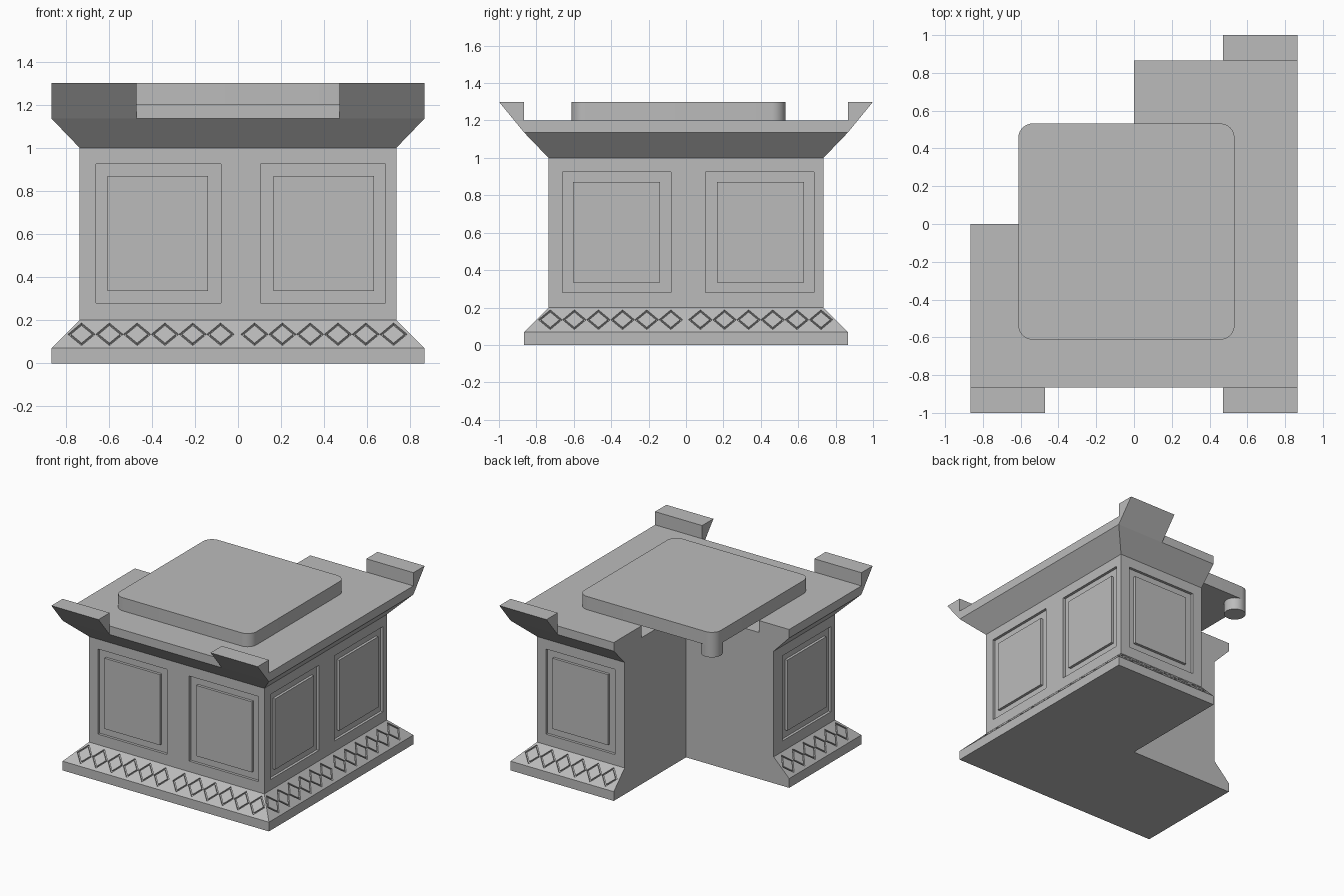
import bpy, bmesh, math
from mathutils import Matrix, Vector

cube = bpy.data.objects.get("Cube")
if cube:
    bpy.data.objects.remove(cube, do_unlink=True)

# One plain stone colour
stone = bpy.data.materials.new("grey_stone")
stone.use_nodes = True
COLOUR = (0.5, 0.5, 0.5, 1)
stone.diffuse_color = COLOUR
stone.node_tree.nodes["Principled BSDF"].inputs["Base Color"].default_value = COLOUR


def finish(name, bm):
    bmesh.ops.recalc_face_normals(bm, faces=bm.faces[:])
    mesh = bpy.data.meshes.new(name)
    bm.to_mesh(mesh)
    bm.free()
    mesh.materials.append(stone)
    obj = bpy.data.objects.new(name, mesh)
    bpy.context.collection.objects.link(obj)
    return obj


def select(obj):
    bpy.ops.object.select_all(action='DESELECT')
    obj.select_set(True)
    bpy.context.view_layer.objects.active = obj


def loft(name, rings):
    """Skin a stack of equal-length closed rings and cap both ends."""
    bm = bmesh.new()
    loops = [[bm.verts.new(p) for p in ring] for ring in rings]
    n = len(loops[0])
    for a, b in zip(loops, loops[1:]):
        for i in range(n):
            j = (i + 1) % n
            bm.faces.new((a[i], a[j], b[j], b[i]))
    bm.faces.new(loops[0])
    bm.faces.new(loops[-1])
    return finish(name, bm)


def add_frame(bm, outer, inner, depth, place):
    """Four-sided ring bar that straddles a face, used to cut a groove."""
    def ring(pts, h):
        return [bm.verts.new(place @ Vector((u, v, h))) for u, v in pts]
    loops = [ring(outer, -depth), ring(outer, depth), ring(inner, depth), ring(inner, -depth)]
    for k in range(4):
        a, b = loops[k], loops[(k + 1) % 4]
        for i in range(4):
            j = (i + 1) % 4
            bm.faces.new((a[i], a[j], b[j], b[i]))


def rect(x0, x1, z0, z1):
    return [(x0, z0), (x1, z0), (x1, z1), (x0, z1)]


def diamond(w, h):
    return [(-w, 0), (0, -h), (w, 0), (0, h)]


def face_matrix(origin, u, v):
    u, v = Vector(u).normalized(), Vector(v).normalized()
    m = Matrix((u, v, u.cross(v))).transposed().to_4x4()
    m.translation = origin
    return m


def cut(obj, cutter):
    cutter.hide_render = True
    mod = obj.modifiers.new("cut", 'BOOLEAN')
    mod.operation = 'DIFFERENCE'
    mod.solver = 'EXACT'
    mod.object = cutter
    select(obj)
    bpy.ops.object.modifier_apply(modifier=mod.name)


# Quarter block: square plan swept up the pedestal profile
WALL, EDGE, TOP = 0.735, 0.865, 1.2
profile = [(EDGE, 0), (EDGE, 0.07), (WALL, 0.2), (WALL, 1.0), (EDGE, 1.135), (EDGE, TOP)]
block = loft("front_left_block",
             [[(0, 0, z), (r, 0, z), (r, -r, z), (0, -r, z)] for r, z in profile])

# Grooves: panel outlines on the walls, diamond outlines on the plinth slope
bm = bmesh.new()
front_wall = face_matrix((0, -WALL, 0), (1, 0, 0), (0, 0, 1))
side_wall = face_matrix((WALL, 0, 0), (0, 1, 0), (0, 0, 1))
add_frame(bm, rect(0.105, 0.685, 0.28, 0.925), rect(0.165, 0.63, 0.335, 0.87), 0.02, front_wall)
add_frame(bm, rect(-0.66, -0.08, 0.28, 0.925), rect(-0.605, -0.14, 0.335, 0.87), 0.02, side_wall)
for i in range(6):
    along = 0.077 + 0.129 * i
    for place in (face_matrix((along, -0.8, 0.135), (1, 0, 0), (0, 1, 1)),
                  face_matrix((0.8, -along - 0.004, 0.135), (0, 1, 0), (-1, 0, 1))):
        add_frame(bm, diamond(0.063, 0.074), diamond(0.05, 0.058), 0.012, place)
grooves = finish("groove_cutter", bm)
cut(block, grooves)
bpy.data.objects.remove(grooves, do_unlink=True)

# The other two quarters are turned copies; the back right quarter stays open
blocks = [block]
for name, turn in (("back_left_block", 90), ("front_right_block", -90)):
    copy = block.copy()
    copy.data = block.data.copy()
    copy.name = name
    copy.data.transform(Matrix.Rotation(math.radians(turn), 4, 'Z'))
    bpy.context.collection.objects.link(copy)
    blocks.append(copy)

# Rounded lid outline, shared by the lid and the pocket beneath it
CENTRE, HALF, RADIUS = -0.04, 0.572, 0.075
corners = [(sx, sy) for sx, sy in ((1, 1), (-1, 1), (-1, -1), (1, -1))]
outline = []
for k, (sx, sy) in enumerate(corners):
    for s in range(9):
        a = math.radians(90 * k + 90 * s / 8)
        outline.append((CENTRE + sx * (HALF - RADIUS) + RADIUS * math.cos(a),
                        CENTRE + sy * (HALF - RADIUS) + RADIUS * math.sin(a)))


def lid_slab(name, z0, z1):
    return loft(name, [[(x, y, z) for x, y in outline] for z in (z0, z1)])


pocket = lid_slab("pocket_cutter", 1.11, 1.25)
for b in blocks:
    cut(b, pocket)
bpy.data.objects.remove(pocket, do_unlink=True)

# Lid with a round peg under each corner
smooth = [lid_slab("lid", TOP, 1.3)]
for k, (sx, sy) in enumerate(corners):
    bm = bmesh.new()
    bmesh.ops.create_cone(bm, cap_ends=True, segments=32, radius1=RADIUS, radius2=RADIUS, depth=0.09,
                          matrix=Matrix.Translation((CENTRE + sx * (HALF - RADIUS),
                                                     CENTRE + sy * (HALF - RADIUS), 1.155)))
    smooth.append(finish("lid_peg_%d" % (k + 1), bm))
for obj in smooth:
    select(obj)
    bpy.ops.object.shade_smooth_by_angle(angle=math.radians(30))

# Flared horns on the front and back edges
for name, sx, sy in (("front_left_horn", 1, -1), ("front_right_horn", -1, -1), ("back_left_horn", 1, 1)):
    section = [(EDGE, 1.135), (1.0, 1.3), (EDGE, 1.3)]
    loft(name, [[(sx * x, sy * y, z) for y, z in section] for x in (0.47, EDGE)])
